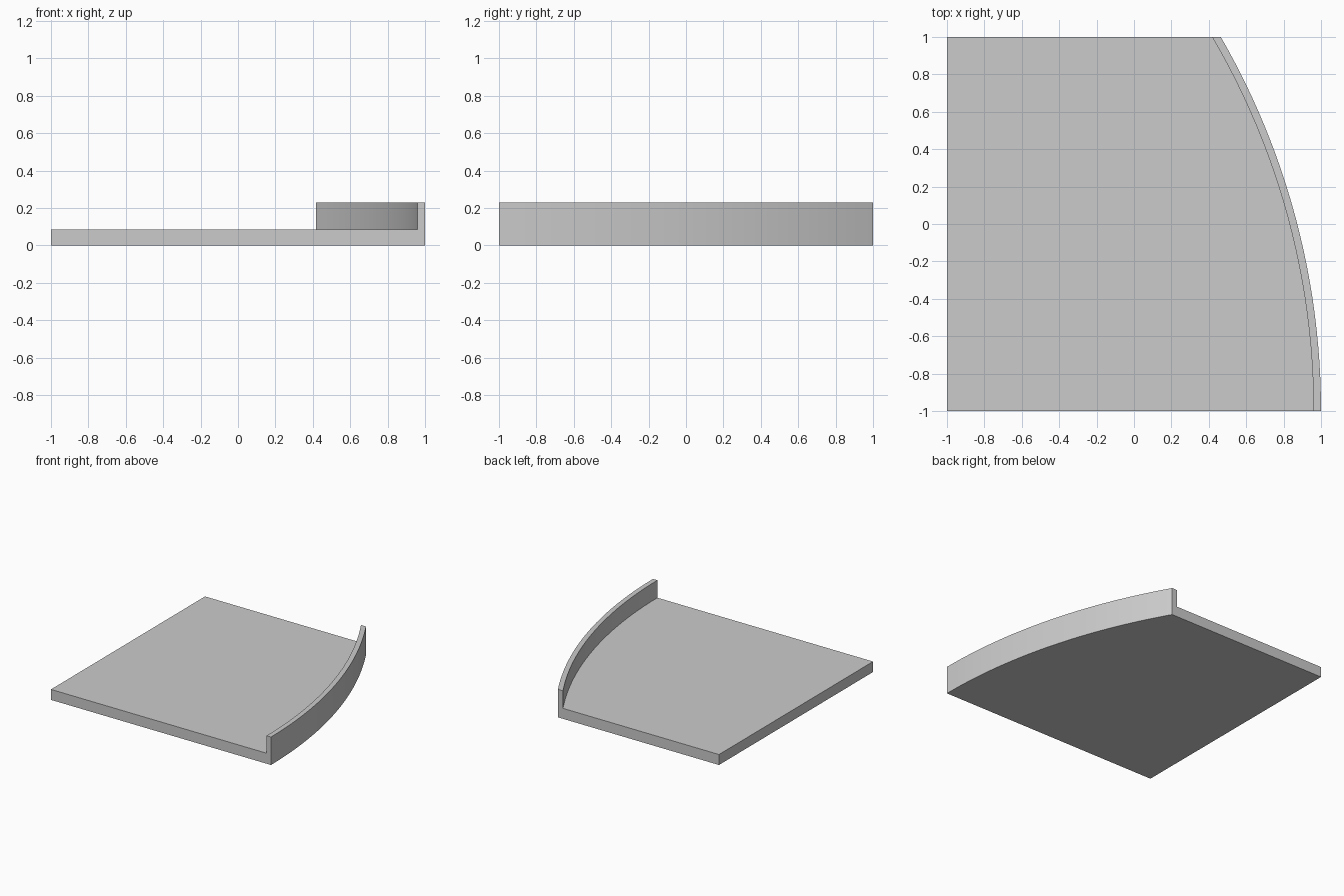
import bpy, bmesh, math

cube = bpy.data.objects.get("Cube")
if cube:
    bpy.data.objects.remove(cube, do_unlink=True)

FLOOR_TOP, RIM_TOP = 0.086, 0.23
OUTER_R, INNER_R = 4.0, 3.96
CENTRE_X, CENTRE_Y = -3.0, -1.0
SEGMENTS = 24

grey = bpy.data.materials.new("light grey")
grey.use_nodes = True
colour = (0.6, 0.6, 0.6, 1)
grey.diffuse_color = colour
grey.node_tree.nodes["Principled BSDF"].inputs["Base Color"].default_value = colour


def arc_x(radius, y):
    return CENTRE_X + math.sqrt(radius ** 2 - (y - CENTRE_Y) ** 2)


# L-shaped section lofted from front to back, its rim following the arc
bm = bmesh.new()
sections = []
for i in range(SEGMENTS + 1):
    y = CENTRE_Y + OUTER_R * math.sin(math.radians(30) * i / SEGMENTS)
    inner, outer = arc_x(INNER_R, y), arc_x(OUTER_R, y)
    outline = [(-1, 0), (outer, 0), (outer, RIM_TOP),
               (inner, RIM_TOP), (inner, FLOOR_TOP), (-1, FLOOR_TOP)]
    sections.append([bm.verts.new((x, y, z)) for x, z in outline])

for a, b in zip(sections, sections[1:]):
    for k in range(len(a)):
        n = (k + 1) % len(a)
        bm.faces.new((a[k], a[n], b[n], b[k]))
bm.faces.new(sections[0])
bm.faces.new(sections[-1][::-1])

# Merge the coplanar strips of the flat sides
bmesh.ops.dissolve_limit(bm, angle_limit=0.002, verts=bm.verts, edges=bm.edges)
bmesh.ops.recalc_face_normals(bm, faces=bm.faces)

mesh = bpy.data.meshes.new("curved_rim_panel")
bm.to_mesh(mesh)
bm.free()
mesh.materials.append(grey)
panel = bpy.data.objects.new("curved_rim_panel", mesh)
bpy.context.collection.objects.link(panel)

# Smooth the curved walls, keep the corners sharp
bpy.ops.object.select_all(action='DESELECT')
panel.select_set(True)
bpy.context.view_layer.objects.active = panel
bpy.ops.object.shade_smooth_by_angle(angle=math.radians(30))
